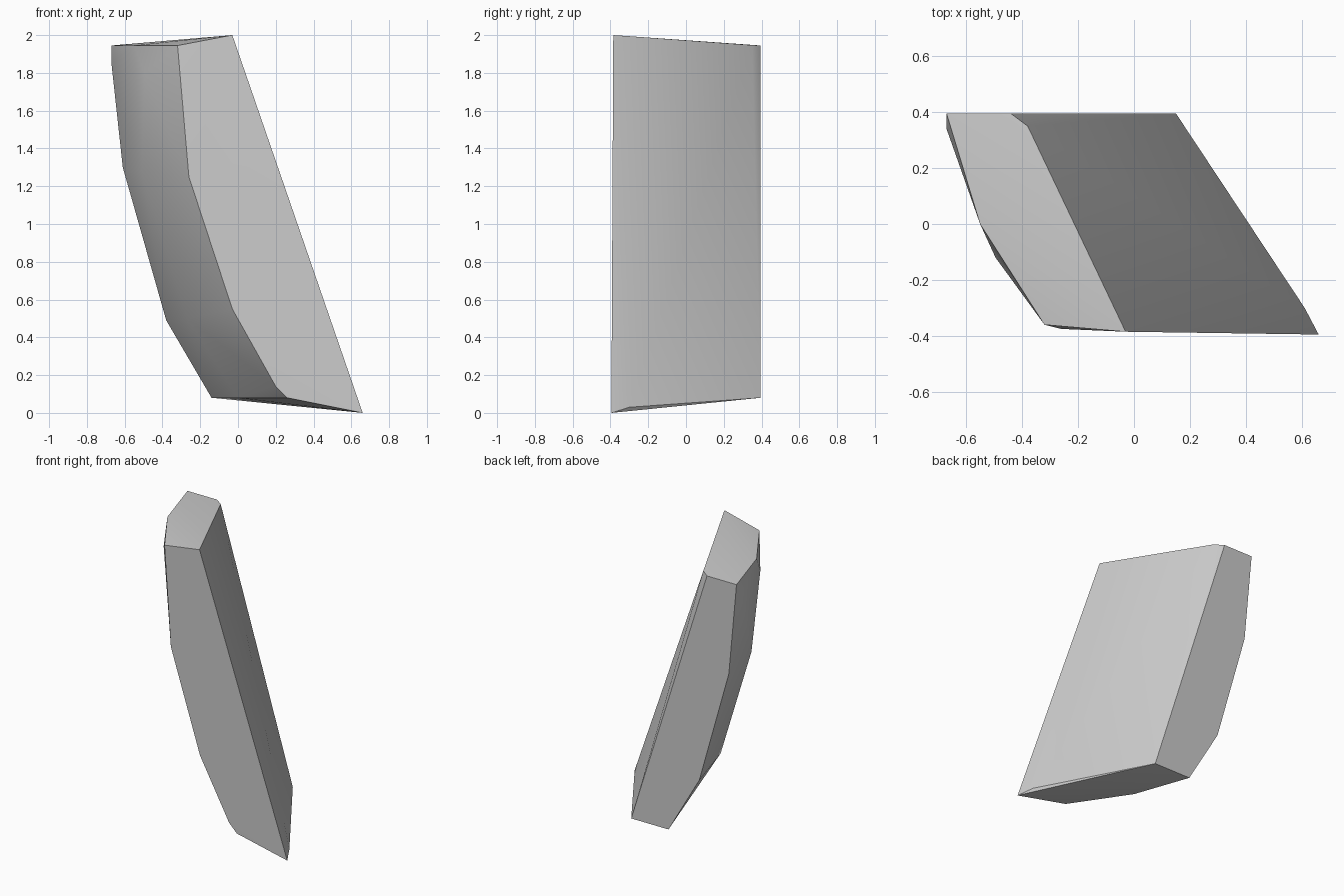
import bpy
import bmesh
import math

cube = bpy.data.objects.get("Cube")
if cube:
    bpy.data.objects.remove(cube, do_unlink=True)

# Plain grey stone
stone = bpy.data.materials.new("grey_stone")
stone.use_nodes = True
grey = (0.6, 0.6, 0.6, 1)
stone.diffuse_color = grey
stone.node_tree.nodes["Principled BSDF"].inputs["Base Color"].default_value = grey

# Curved edge along the front, from top to bottom (x, y, z)
front_edge = [(-.32, -.36, 1.945), (-.26, -.375, 1.25), (-.03, -.38, .55),
              (.20, -.385, .14), (.26, -.385, .08)]
# Bulging ridge between the front and back edges
middle_ridge = [(-.55, 0, 1.945), (-.495, -.12, 1.8), (-.51, 0, 1.28),
                (-.27, 0, .5), (0, 0, .08)]
# Curved edge along the back
back_edge = [(-.67, .395, 1.945), (-.67, .34, 1.85), (-.61, .395, 1.3),
             (-.38, .395, .49), (-.14, .395, .08)]
# Corners of the broad leaning face
leaning_face = [(-.03, -.385, 2), (-.38, .35, 1.947), (-.44, .395, 1.945),
                (.66, -.395, 0), (.61, -.3, .03), (.15, .395, .08)]

# Wrap the edges into one closed leaning slab
bm = bmesh.new()
for point in front_edge + middle_ridge + back_edge + leaning_face:
    bm.verts.new(point)
hull = bmesh.ops.convex_hull(bm, input=bm.verts)
spare = {g for g in hull["geom_interior"] + hull["geom_unused"]
         if isinstance(g, bmesh.types.BMVert)}
bmesh.ops.delete(bm, geom=list(spare), context="VERTS")
bmesh.ops.recalc_face_normals(bm, faces=bm.faces)

mesh = bpy.data.meshes.new("leaning_slab")
bm.to_mesh(mesh)
bm.free()
mesh.materials.append(stone)
slab = bpy.data.objects.new("leaning_slab", mesh)
bpy.context.collection.objects.link(slab)

# Smooth the curved side, keep the rims sharp
bpy.ops.object.select_all(action="DESELECT")
slab.select_set(True)
bpy.context.view_layer.objects.active = slab
bpy.ops.object.shade_smooth_by_angle(angle=math.radians(32))
